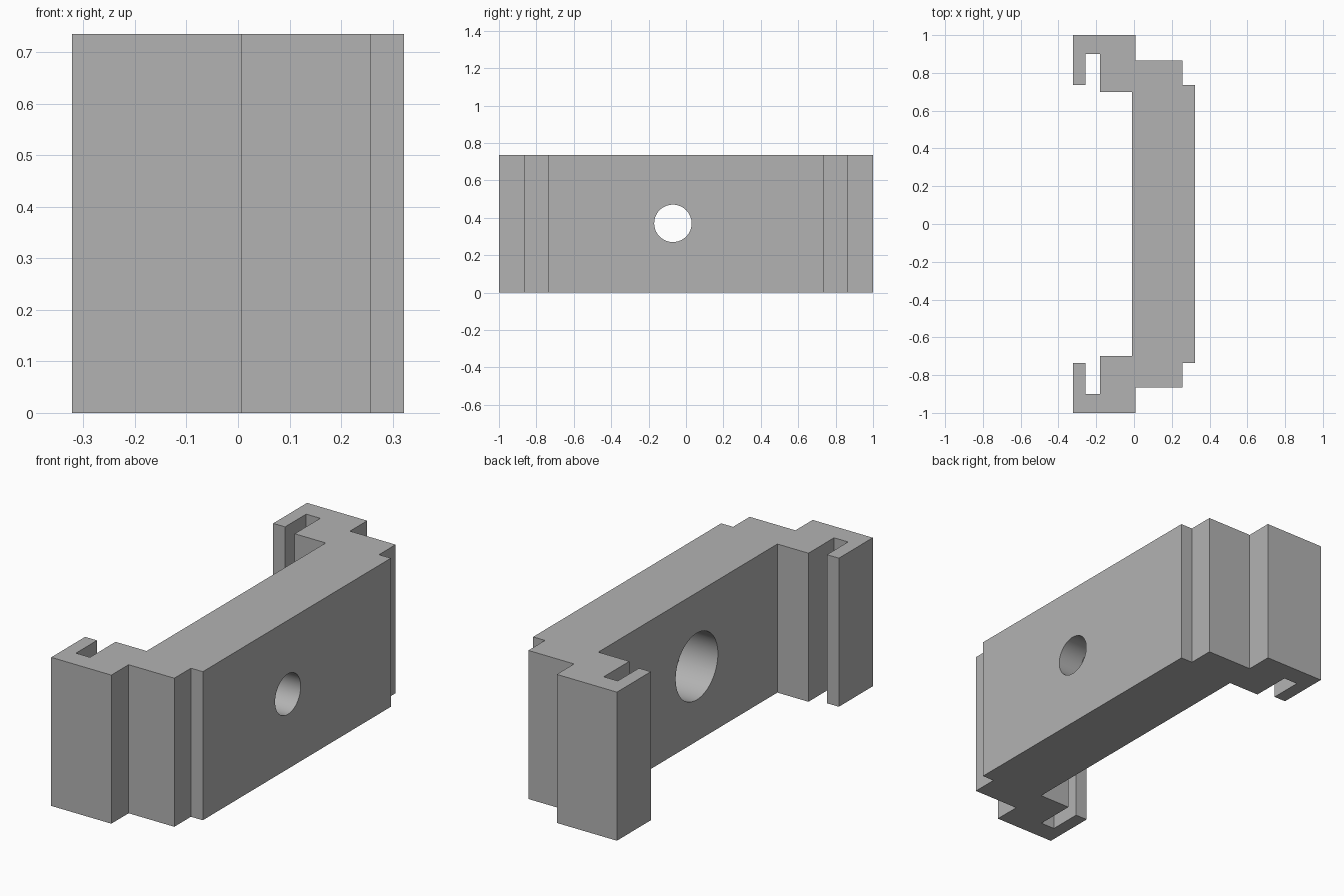
import bpy
import bmesh
import math

HEIGHT = 0.735
HOLE_Y, HOLE_Z = -0.07, 0.37

cube = bpy.data.objects.get("Cube")
if cube:
    bpy.data.objects.remove(cube, do_unlink=True)

# Single plain grey
grey = bpy.data.materials.new("plain_grey")
grey.use_nodes = True
colour = (0.45, 0.45, 0.45, 1)
grey.diffuse_color = colour
grey.node_tree.nodes["Principled BSDF"].inputs["Base Color"].default_value = colour

# Half outline of the clip bracket, from the outer face round the hooked arm
half = [(0.322, 0.735), (0.257, 0.735), (0.257, 0.865), (0.007, 0.865),
        (0.007, 1), (-0.322, 1), (-0.322, 0.735), (-0.257, 0.735),
        (-0.257, 0.9), (-0.18, 0.9), (-0.18, 0.7), (-0.01, 0.7)]
outline = half + [(x, -y) for x, y in reversed(half)]

# Bracket body: extruded outline
bm = bmesh.new()
base = bm.faces.new([bm.verts.new((x, y, 0)) for x, y in outline])
top = bmesh.ops.extrude_face_region(bm, geom=[base])["geom"]
bmesh.ops.translate(bm, vec=(0, 0, HEIGHT),
                    verts=[v for v in top if isinstance(v, bmesh.types.BMVert)])
bmesh.ops.recalc_face_normals(bm, faces=bm.faces)
mesh = bpy.data.meshes.new("bracket_body")
bm.to_mesh(mesh)
bm.free()
mesh.materials.append(grey)
body = bpy.data.objects.new("bracket_body", mesh)
bpy.context.collection.objects.link(body)


def drill(name, radius, x_start, x_end):
    """Cut a round hole along x through the body."""
    bpy.ops.mesh.primitive_cylinder_add(
        vertices=64, radius=radius, depth=x_end - x_start,
        location=((x_start + x_end) / 2, HOLE_Y, HOLE_Z),
        rotation=(0, math.pi / 2, 0))
    cutter = bpy.context.object
    cutter.name = name
    cutter.hide_render = True
    cutter.data.materials.append(grey)
    mod = body.modifiers.new(name, 'BOOLEAN')
    mod.operation = 'DIFFERENCE'
    mod.solver = 'EXACT'
    mod.object = cutter
    bpy.ops.object.select_all(action='DESELECT')
    body.select_set(True)
    bpy.context.view_layer.objects.active = body
    bpy.ops.object.modifier_apply(modifier=mod.name)
    bpy.data.objects.remove(cutter, do_unlink=True)


# Screw hole with a wider counterbore on the inner side
drill("screw_hole", 0.1, -0.2, 0.5)
drill("counterbore", 0.165, -0.2, 0.19)

bpy.ops.object.shade_smooth_by_angle(angle=math.radians(30))
